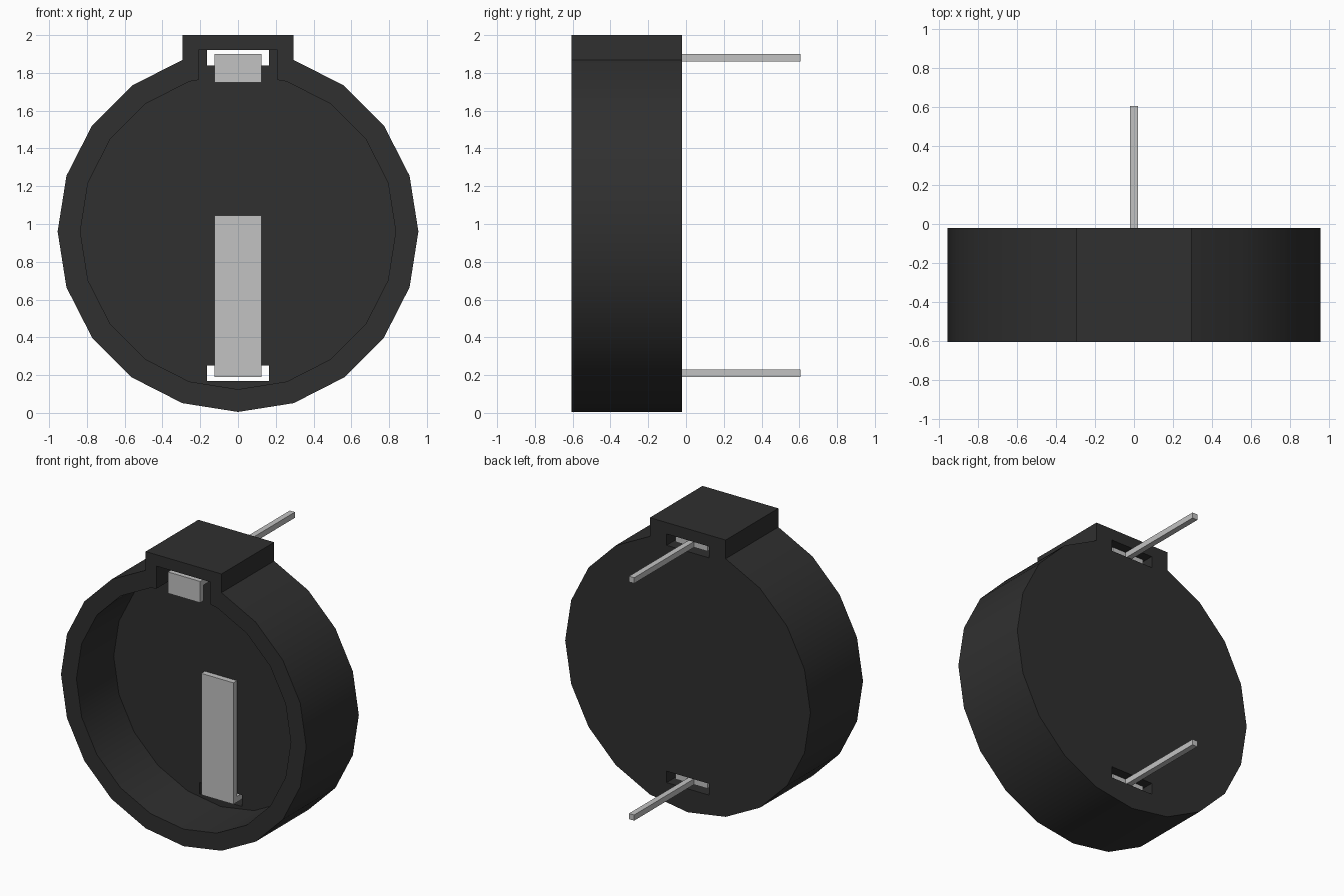
import bpy, bmesh, math

cube = bpy.data.objects.get("Cube")
if cube:
    bpy.data.objects.remove(cube, do_unlink=True)


def material(name, value, rough):
    m = bpy.data.materials.new(name)
    m.use_nodes = True
    col = (value, value, value, 1)
    m.diffuse_color = col
    bsdf = next(n for n in m.node_tree.nodes if n.type == 'BSDF_PRINCIPLED')
    bsdf.inputs["Base Color"].default_value = col
    bsdf.inputs["Roughness"].default_value = rough
    return m


BLACK = material("black plastic", 0.029, 0.6)
METAL = material("light grey metal", 0.54, 0.5)

FRONT, FLOOR, BACK = -0.605, -0.19, -0.02
CENTRE_Z = 0.96


def prism(name, outline, y0, y1, mat):
    """Extrude an (x, z) outline from y0 to y1."""
    bm = bmesh.new()
    face = bm.faces.new([bm.verts.new((x, y0, z)) for x, z in outline])
    ext = bmesh.ops.extrude_face_region(bm, geom=[face])
    for v in ext["geom"]:
        if isinstance(v, bmesh.types.BMVert):
            v.co.y = y1
    bmesh.ops.recalc_face_normals(bm, faces=bm.faces)
    me = bpy.data.meshes.new(name)
    bm.to_mesh(me)
    bm.free()
    me.materials.append(mat)
    ob = bpy.data.objects.new(name, me)
    bpy.context.collection.objects.link(ob)
    return ob


def rect(half_width, z0, z1):
    return [(-half_width, z0), (half_width, z0), (half_width, z1), (-half_width, z1)]


def round_with_tab(radius, half_width, join_z, top_z, keep):
    """Twenty-sided outline, with its top replaced by a square tab."""
    pts = []
    for i in range(-keep, keep + 1):
        a = math.radians(i * 18 - 90)
        pts.append((radius * math.cos(a), CENTRE_Z + radius * math.sin(a)))
    if join_z:
        pts.append((half_width, join_z))
    pts += [(half_width, top_z), (-half_width, top_z)]
    if join_z:
        pts.append((-half_width, join_z))
    return pts


def activate(ob):
    bpy.ops.object.select_all(action='DESELECT')
    ob.select_set(True)
    bpy.context.view_layer.objects.active = ob


# Round housing with a square block on top
outer_r = 0.955
housing = prism("housing", round_with_tab(outer_r, outer_r * math.sin(math.radians(18)), None, 2.0, 9),
                FRONT, BACK, BLACK)

# Cell cavity with its notch, and the two slots through the back wall
cutters = [
    prism("cavity_cutter", round_with_tab(0.835, 0.21, 1.762, 1.92, 9), FRONT - 0.1, FLOOR, BLACK),
    prism("upper_slot_cutter", rect(0.165, 1.84, 1.92), FLOOR - 0.05, BACK + 0.1, BLACK),
    prism("lower_slot_cutter", rect(0.165, 0.17, 0.25), FLOOR - 0.05, BACK + 0.1, BLACK),
]
activate(housing)
for c in cutters:
    c.hide_render = True
    mod = housing.modifiers.new(c.name, 'BOOLEAN')
    mod.operation = 'DIFFERENCE'
    mod.solver = 'EXACT'
    mod.object = c
    bpy.ops.object.modifier_apply(modifier=mod.name)
    bpy.data.objects.remove(c, do_unlink=True)
bpy.ops.object.shade_smooth_by_angle(angle=math.radians(30))


# Spring contacts: upright plate, tab through the slot, and solder pin
def contact(name, plate_z0, plate_z1, plate_y, tab_z):
    t = 0.04
    prism(name + "_plate", rect(0.125, plate_z0, plate_z1), plate_y, plate_y + t, METAL)
    prism(name + "_tab", rect(0.125, tab_z, tab_z + t), plate_y + t, -0.06, METAL)
    prism(name + "_pin", rect(0.02, tab_z, tab_z + t), -0.06, 0.605, METAL)


contact("lower_contact", 0.19, 1.045, FLOOR - 0.04, 0.19)
contact("upper_contact", 1.75, 1.90, FRONT + 0.005, 1.86)
